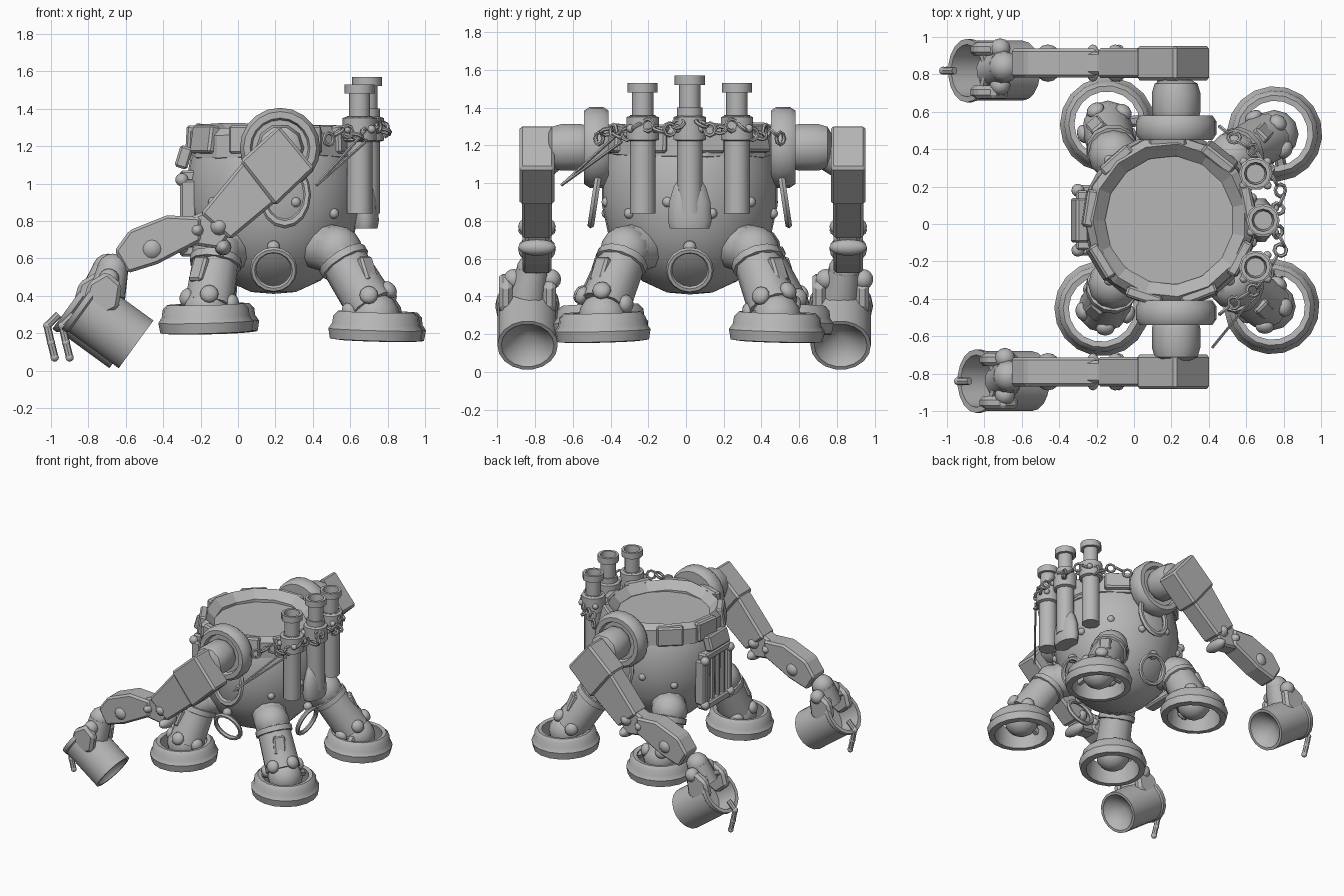
import bpy, bmesh, math, random
from mathutils import Vector, Matrix

random.seed(4)
if "Cube" in bpy.data.objects:
    bpy.data.objects.remove(bpy.data.objects["Cube"], do_unlink=True)

iron = bpy.data.materials.new("grey iron")
iron.use_nodes = True
GREY = (0.47, 0.47, 0.47, 1)
iron.diffuse_color = GREY
iron.node_tree.nodes["Principled BSDF"].inputs["Base Color"].default_value = GREY

CX, CY = 0.19, 0.02          # axis of the pot
Y, Z = Vector((0, 1, 0)), Vector((0, 0, 1))


def finish(name, bm, smooth=True, bevel=0):
    bmesh.ops.remove_doubles(bm, verts=bm.verts, dist=0.0005)
    bmesh.ops.recalc_face_normals(bm, faces=bm.faces)
    mesh = bpy.data.meshes.new(name)
    bm.to_mesh(mesh)
    bm.free()
    mesh.materials.append(iron)
    ob = bpy.data.objects.new(name, mesh)
    bpy.context.collection.objects.link(ob)
    if bevel:
        mod = ob.modifiers.new("bevel", "BEVEL")
        mod.width, mod.segments = bevel, 1
    if smooth:
        bpy.ops.object.select_all(action="DESELECT")
        ob.select_set(True)
        bpy.context.view_layer.objects.active = ob
        bpy.ops.object.shade_smooth_by_angle(angle=math.radians(40))
    return ob


def frame(origin, axis):
    return Matrix.Translation(origin) @ Vector(axis).to_track_quat("Z", "Y").to_matrix().to_4x4()


def lathe(name, profile, origin, axis=Z, segs=16, closed=False, jitter=0, smooth=True):
    """Spin (radius, height) points around an axis."""
    bm = bmesh.new()
    m = frame(origin, axis)
    rings = []
    for i in range(segs):
        a = math.tau * i / segs
        lift = random.uniform(-jitter, jitter)
        rings.append([bm.verts.new(m @ Vector((r * math.cos(a), r * math.sin(a), h + lift)))
                      for r, h in profile])
    count = len(profile)
    for i in range(segs):
        p, q = rings[i], rings[(i + 1) % segs]
        for j in range(count if closed else count - 1):
            k = (j + 1) % count
            bm.faces.new((p[j], q[j], q[k], p[k]))
    return finish(name, bm, smooth)


def rod(name, a, b, r1, r2=None, segs=12):
    a, b = Vector(a), Vector(b)
    h = (b - a).length
    return lathe(name, [(0, 0), (r1, 0), (r2 or r1, h), (0, h)], a, b - a, segs)


def ball(name, center, r, squash=1, axis=Z):
    bm = bmesh.new()
    m = frame(center, axis) @ Matrix.Diagonal((r, r, r * squash, 1))
    bmesh.ops.create_uvsphere(bm, u_segments=12, v_segments=8, radius=1, matrix=m)
    return finish(name, bm)


def ring(name, center, axis, r, thick, segs=16, stretch=1):
    profile = [(r + thick * math.cos(t), thick * math.sin(t))
               for t in (math.tau * k / 6 for k in range(6))]
    ob = lathe(name, profile, (0, 0, 0), Z, segs, closed=True)
    ob.matrix_world = frame(center, axis) @ Matrix.Diagonal((1, stretch, 1, 1))
    return ob


def slab(name, outline, y, depth, bevel=0.015):
    """Extrude an outline of (x, z) points along y."""
    bm = bmesh.new()
    face = bm.faces.new([bm.verts.new((x, y - depth / 2, z)) for x, z in outline])
    geom = bmesh.ops.extrude_face_region(bm, geom=[face])["geom"]
    bmesh.ops.translate(bm, vec=(0, depth, 0),
                        verts=[v for v in geom if isinstance(v, bmesh.types.BMVert)])
    return finish(name, bm, False, bevel)


def block(name, center, size, turn=0, lean=0):
    bm = bmesh.new()
    m = (Matrix.Translation(center) @ Matrix.Rotation(turn, 4, "Z")
         @ Matrix.Rotation(lean, 4, "Y") @ Matrix.Diagonal((*size, 1)))
    bmesh.ops.create_cube(bm, size=1, matrix=m)
    return finish(name, bm, False, 0.012)


def chain(name, points, size):
    """Links along a polyline, each turned a quarter from the last."""
    links = 0
    for a, b in zip(points, points[1:]):
        a, b = Vector(a), Vector(b)
        n = max(1, round((b - a).length / (size * 1.9)))
        for i in range(n):
            side = (b - a).cross(Z if links % 2 else Vector((0.3, 0.4, 1)).cross(b - a))
            ring(name, a.lerp(b, (i + 0.5) / n), side, size, size * 0.32, 8)
            links += 1


def around(angle, r, z):
    return Vector((CX + r * math.cos(angle), CY + r * math.sin(angle), z))


# Pot, its contents and the jagged rim
base = (CX, CY, 0)
lathe("pot_body", [(0, .41), (.12, .42), (.25, .48), (.36, .59), (.43, .72), (.465, .88),
                   (.465, 1.02), (.44, 1.16), (.42, 1.2)], base, segs=32)
lathe("pot_contents", [(0, 1.24), (.345, 1.24)], base, segs=32)
lathe("pot_rim", [(.42, 1.14), (.455, 1.15), (.45, 1.27), (.41, 1.31), (.345, 1.25), (.345, 1.2)],
      base, segs=15, jitter=0.015, smooth=False)
for i in range(9):
    block("rim_plate", around(math.tau * i / 9 + 0.2, 0.43, 1.235),
          (0.06, 0.2, 0.15), math.tau * i / 9 + 0.2, random.uniform(-.25, 0))

# Rivets and tie rings on the pot
for i in range(12):
    a = math.tau * (i + 0.5) / 12
    ball("pot_rivet", around(a, 0.455, 0.84 + 0.06 * (i % 2)), 0.028)
for a in (0, math.pi / 2, -math.pi / 2):
    out = around(a, 1, 0) - Vector(base)
    ring("tie_ring", around(a, 0.42, 0.54), out + Z * -0.35, 0.11, 0.017)
    ball("tie_ring_stud", around(a, 0.43, 0.66), 0.035)

# Furnace door with bars
for dy in (-0.16, 0.16):
    block("door_post", (CX - 0.455, CY + dy, 0.84), (0.09, 0.055, 0.36))
    for z in (0.66, 1.02):
        ball("door_bolt", (CX - 0.49, CY + dy, z), 0.035)
for z in (0.64, 1.04):
    block("door_beam", (CX - 0.455, CY, z), (0.09, 0.32, 0.06))
for dy in (-0.1, -0.035, 0.035, 0.1):
    rod("door_bar", (CX - 0.465, CY + dy, 0.64), (CX - 0.465, CY + dy, 1.04), 0.018, segs=8)
block("door_hood", (CX - 0.48, CY, 1.14), (0.07, 0.24, 0.12), lean=0.3)

# Exhaust pipes with collars
for x, y, bottom, top in ((.65, CY - .25, .84, 1.53), (.69, CY, .84, 1.57), (.65, CY + .25, .84, 1.53)):
    lathe("exhaust_pipe", [(0, bottom), (.068, bottom), (.068, top - .17), (.057, top - .17),
                           (.057, top - .05), (.08, top - .05), (.08, top), (.06, top),
                           (.05, top - .12), (0, top - .12)], (x, y, 0), segs=12)
    lathe("pipe_collar", [(.06, 1.22), (.09, 1.23), (.09, 1.35), (.06, 1.36)], (x, y, 0), segs=10)
    for k in range(4):
        a = k * math.pi / 2 + math.pi / 4
        ball("collar_bolt", (x + .09 * math.cos(a), y + .09 * math.sin(a), 1.29), 0.022)
    rod("pipe_bracket", (x, y, 1.2), around(math.atan2(y - CY, x - CX), .4, 1.2), 0.035, segs=8)
scoop = lathe("exhaust_scoop", [(0, .76), (.11, .76), (.122, .8), (.115, .9), (.09, .98),
                                (.05, 1.04), (0, 1.04)], (0, 0, 0), segs=10)
scoop.matrix_world = Matrix.Translation((.68, CY, 0)) @ Matrix.Diagonal((.6, 1, 1, 1))

# Chains slung between the pipes and the shoulders
for s in (-1, 1):
    chain("chain_link", [(.76, CY + s * .04, 1.33), (.8, CY + s * .13, 1.27), (.73, CY + s * .25, 1.32),
                         (.66, CY + s * .36, 1.24), (.56, CY + s * .42, 1.29), (.46, CY + s * .5, 1.22)],
          0.033)
for z in (1.22, 1.28):
    rod("stay_cable", (.42, -.66, .99), (.68, -.34, z), 0.008, segs=5)

# Legs: hip, thigh, ankle bolts and hollow bell foot
for hip, ankle, foot in (((.53, -.32), (.69, -.42), (.735, -.44, .16)),
                         ((.53, .36), (.69, .45), (.75, .48, .16)),
                         ((-.11, -.32), (-.15, -.43), (-.17, -.45, .2)),
                         ((-.11, .37), (-.14, .5), (-.14, .53, .2))):
    hip, ankle, foot = Vector((*hip, .64)), Vector((*ankle, .38)), Vector(foot)
    down = ankle - hip
    ball("hip_ball", hip, 0.135)
    rod("hip_arm", (CX + (hip.x - CX) * .6, CY + (hip.y - CY) * .6, .68), hip, 0.13)
    rod("leg", hip, ankle + down * 0.15, 0.125, 0.135, 10)
    lathe("knee_band", [(.1, -.03), (.14, -.02), (.14, .02), (.1, .03)], hip + down * .22, down, 12)
    ball("ankle_ball", foot + Vector((0, 0, .13)), 0.13)
    m = frame(ankle + down * .08, down)
    for k in range(5):
        a = math.tau * k / 5
        d = Vector((math.cos(a), math.sin(a), 0))
        ball("ankle_bolt", m @ (d * .13), 0.05, 0.7, m.to_3x3() @ d)
    out = Vector((hip.x - CX, hip.y - CY, 0)).normalized()
    block("leg_panel", hip + down * .5 + out * .115 + Z * .03, (.05, .09, .14),
          math.atan2(out.y, out.x), -.4)
    lathe("foot_bell", [(.2, 0), (.245, .005), (.255, .06), (.235, .09), (.23, .13), (.205, .155),
                        (.175, .15), (.19, .09)], foot, Z + out * 0.04, 18, closed=True)
    for turn in (-1, 1):
        d = Matrix.Rotation(turn, 3, "Z") @ -out
        rod("foot_brace", foot + d * .08 + Z * .15, foot + d * .2 + Z * .11, 0.03, segs=6)

# Arms: shoulder wheel, upper arm, forearm and mug-shaped hand
for s, y, hand_y, shift in ((-1, -.79, -.84, 0), (1, .86, .82, -.05)):
    joint = Vector((.225, CY + s * .43, 1.19))
    out = Y * s
    lathe("shoulder_wheel", [(0, 0), (.195, 0), (.215, .03), (.215, .1), (.195, .13), (.16, .13),
                             (.15, .1), (0, .1)], joint, out, 20)
    lathe("shoulder_neck", [(.09, 0), (.12, .03), (.13, .07), (.13, .17), (.115, .22), (.08, .24),
                            (0, .24)], joint + out * .08, out, 10)
    rod("shoulder_axle", joint + out * .25, (.2, y, 1.09), 0.09)
    ring("shoulder_hoop", (.25, CY + s * .5, .94), out + Z * .15, 0.12, 0.02, stretch=1.3)
    slab("shoulder_pad", [(.22, 1.31), (.41, 1.08), (.2, .88), (.01, 1.12)], y, .185)
    slab("upper_arm", [(.03, 1.12), (.2, .9), (-.04, .7), (-.2, .84)], y, .16)
    slab("elbow", [(-.12, .88), (-.02, .76), (-.1, .65), (-.3, .68), (-.3, .8)], y, .12)
    slab("forearm", [(-.2, .82), (-.38, .83), (-.58, .75), (-.66, .64), (-.59, .52), (-.43, .57),
                     (-.2, .69)], y, .155)
    for x, z, r in ((-.1, .77, .06), (-.46, .65, .08), (-.22, .75, .045), (-.08, .66, .045)):
        ball("arm_bolt", (x, y, z), r, .1 / r, Y)
    wrist = Vector((-.67 + shift / 2, (y + hand_y) / 2, .54))
    ball("wrist_ball", wrist, 0.085)
    rod("wrist", wrist, (-.7 + shift, hand_y, .4), 0.085, 0.1)
    # Mug with a floor partway down, open at both ends
    axis = Vector((-.81, 0, .59))
    lathe("hand_mug", [(0, .1), (.13, .02), (.14, 0), (.16, 0), (.16, .33), (.17, .34), (.17, .37),
                       (.14, .37), (.13, .2), (0, .2)], Vector((-.545 + shift, hand_y, .14)), axis, 18)
    # Cheeks that grip the mug beside the wrist
    for d in (-.115, .115):
        ball("wrist_bolt", wrist + Vector((-.02, d * .85, -.05)), 0.055)
        slab("hand_cheek", [(-.62 + shift, .46), (-.7 + shift, .53), (-.8 + shift, .47),
                            (-.83 + shift, .36), (-.74 + shift, .28), (-.64 + shift, .33)],
             hand_y + d, .07, .02)
    # Drooping hook at the mouth of the mug
    hook = [Vector((-.88 + shift * 1.6, hand_y, .3)) + Vector(p)
            for p in ((0, 0, 0), (-.06, 0, -.06), (-.04, 0, -.15), (-.02, 0, -.23))]
    for a, b in zip(hook, hook[1:]):
        rod("hand_hook", a, b, 0.02, segs=8)
        ball("hand_hook_joint", b, 0.022)
